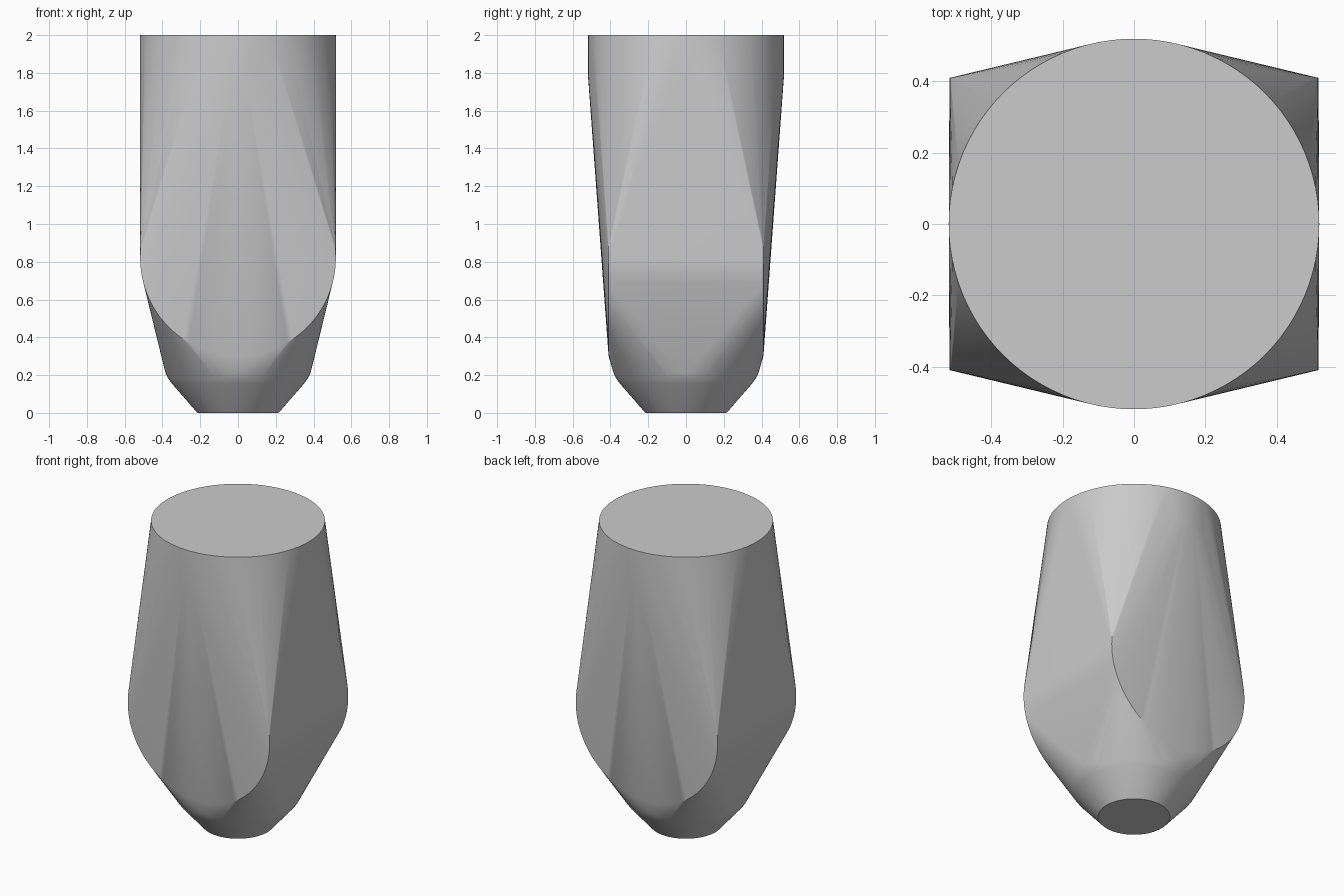
import bpy, bmesh, math
from mathutils import Vector

old = bpy.data.objects.get("Cube")
if old:
    bpy.data.objects.remove(old, do_unlink=True)

SEGMENTS = 96


def ring(bm, radius, centre, axis):
    """Add a circle of vertices around the z or y axis."""
    for i in range(SEGMENTS):
        a = 2 * math.pi * i / SEGMENTS
        u, v = radius * math.cos(a), radius * math.sin(a)
        offset = Vector((u, v, 0)) if axis == "z" else Vector((u, 0, v))
        bm.verts.new(Vector(centre) + offset)


bm = bmesh.new()

# Round collar at the top
for z in (1.8, 2.0):
    ring(bm, 0.52, (0, 0, z), "z")

# Horizontal drum through the middle, lying front to back
for y in (-0.41, 0.41):
    ring(bm, 0.518, (0, y, 0.82), "y")

# Tapered foot with a rounded shoulder
for radius, z in ((0.215, 0), (0.35, 0.155), (0.37, 0.183), (0.385, 0.215), (0.394, 0.26)):
    ring(bm, radius, (0, 0, z), "z")

# Stretch one skin over all three shapes
hull = bmesh.ops.convex_hull(bm, input=bm.verts[:])
loose = {g for g in hull["geom_interior"] + hull["geom_unused"] if isinstance(g, bmesh.types.BMVert)}
bmesh.ops.delete(bm, geom=list(loose), context="VERTS")
bmesh.ops.dissolve_limit(bm, angle_limit=math.radians(0.2), verts=bm.verts[:], edges=bm.edges[:])
bmesh.ops.recalc_face_normals(bm, faces=bm.faces[:])

mesh = bpy.data.meshes.new("tapered_body")
bm.to_mesh(mesh)
bm.free()
body = bpy.data.objects.new("tapered_body", mesh)
bpy.context.collection.objects.link(body)

# Plain grey finish
grey = bpy.data.materials.new("light_grey")
grey.use_nodes = True
colour = (0.6, 0.6, 0.6, 1)
grey.diffuse_color = colour
grey.node_tree.nodes["Principled BSDF"].inputs["Base Color"].default_value = colour
mesh.materials.append(grey)

bpy.context.view_layer.objects.active = body
body.select_set(True)
bpy.ops.object.shade_smooth_by_angle(angle=math.radians(30))
